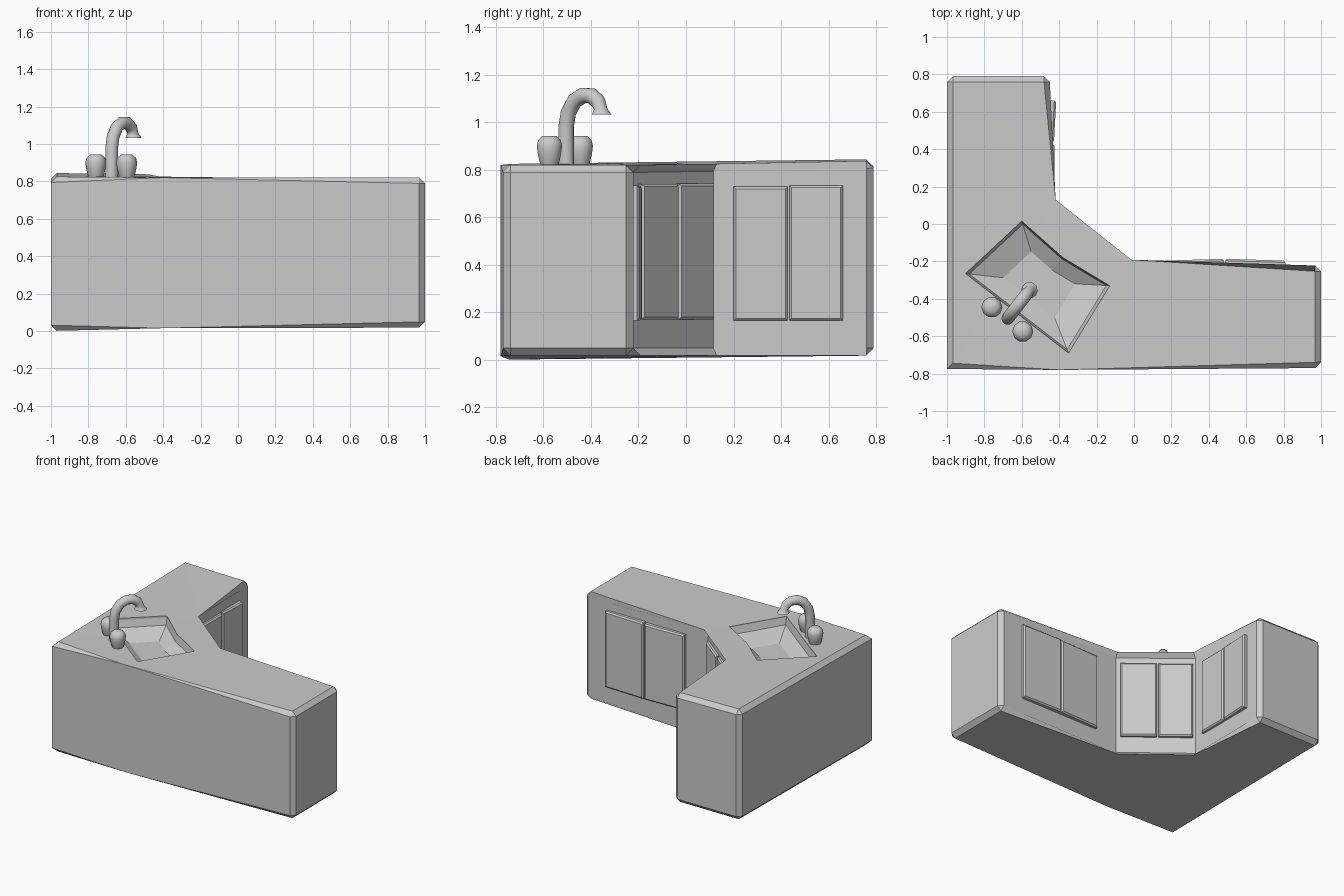
import bpy, bmesh
from math import cos, sin, pi
from mathutils import Vector

if "Cube" in bpy.data.objects:
    bpy.data.objects.remove(bpy.data.objects["Cube"])


def finish(bm, name, smooth=False):
    bmesh.ops.recalc_face_normals(bm, faces=bm.faces[:])
    me = bpy.data.meshes.new(name)
    bm.to_mesh(me)
    bm.free()
    ob = bpy.data.objects.new(name, me)
    bpy.context.collection.objects.link(ob)
    if smooth:
        bpy.context.view_layer.objects.active = ob
        ob.select_set(True)
        bpy.ops.object.shade_smooth_by_angle(angle=0.9)
        ob.select_set(False)
    return ob


def loft(name, rings, smooth=False):
    """Skin a list of equal-length point rings and cap both ends."""
    bm = bmesh.new()
    vs = [[bm.verts.new(p) for p in ring] for ring in rings]
    n = len(vs[0])
    for a, b in zip(vs, vs[1:]):
        for i in range(n):
            bm.faces.new((a[i], a[(i + 1) % n], b[(i + 1) % n], b[i]))
    bm.faces.new(vs[0])
    bm.faces.new(vs[-1])
    return finish(bm, name, smooth)


# Corner counter: x, y, bottom z, top z of each outline corner
outline = [(-1, -.775, 0, .825), (-.4, -.78, .015, .82), (1, -.77, .018, .82),
           (1, -.222, .018, .82), (-.025, -.222, .018, .82),
           (-.45, .115, .018, .825), (-.45, .79, .018, .838), (-1, .79, .018, .845)]
bm = bmesh.new()
low = [bm.verts.new((x, y, a)) for x, y, a, b in outline]
high = [bm.verts.new((x, y, b)) for x, y, a, b in outline]
bm.faces.new(low[::-1])
bm.faces.new(high)
for i in range(8):
    j = (i + 1) % 8
    bm.faces.new((low[i], low[j], high[j], high[i]))
# chamfer the rims and the vertical edges at the wing ends
edges = [e for e in bm.edges if not (set(e.verts) & set(low) and set(e.verts) & set(high))]
edges += [bm.edges.get((low[i], high[i])) for i in (2, 3, 6, 7)]
bmesh.ops.bevel(bm, geom=edges, offset=.031, segments=1, affect='EDGES', profile=.5)
bmesh.ops.triangulate(bm, faces=[f for f in bm.faces if len(f.verts) > 4])
counter = finish(bm, "counter")

# Sink basin cut into the top
rim = [(-.60, .015), (-.38, -.18), (-.13, -.33), (-.35, -.69), (-.90, -.265)]
cx, cy = -.50, -.31
rings = [[(cx + (x - cx) * s, cy + (y - cy) * s, z) for x, y in rim]
         for s, z in ((1, .92), (1, .815), (.95, .765), (.5, .71))]
cutter = loft("basin_cutter", rings)
cutter.hide_render = True
cutter.hide_set(True)
mod = counter.modifiers.new("basin", 'BOOLEAN')
mod.object = cutter
mod.operation = 'DIFFERENCE'
mod.solver = 'EXACT'
bpy.context.view_layer.objects.active = counter
bpy.ops.object.modifier_apply(modifier=mod.name)
bpy.data.objects.remove(cutter)


# Cupboard doors: a slab between two points on a face, with its own depth at each end
def door(name, a, b, da, db, z0, z1):
    a, b = Vector(a), Vector(b)
    d = (b - a).normalized()
    n = Vector((-d.y, d.x))
    foot = [a - n * .02, b - n * .02, b + n * db, a + n * da]
    bm = bmesh.new()
    lo = [bm.verts.new((p.x, p.y, z0)) for p in foot]
    hi = [bm.verts.new((p.x, p.y, z1)) for p in foot]
    bm.faces.new(lo)
    bm.faces.new(hi)
    for i in range(4):
        j = (i + 1) % 4
        bm.faces.new((lo[i], lo[j], hi[j], hi[i]))
    bmesh.ops.recalc_face_normals(bm, faces=bm.faces[:])
    front = {lo[2], lo[3], hi[2], hi[3]}
    bmesh.ops.bevel(bm, geom=[e for e in bm.edges if set(e.verts) <= front],
                    offset=.01, segments=1, affect='EDGES', profile=.5)
    finish(bm, name)


door("side_door_1", (-.45, .66), (-.45, .435), .034, .022, .165, .735)
door("side_door_2", (-.45, .428), (-.45, .20), .024, .024, .165, .73)
door("corner_door_1", (-.435, .103), (-.252, -.042), .028, .022, .17, .742)
door("corner_door_2", (-.243, -.049), (-.05, -.202), .026, .026, .17, .74)
door("long_door_1", (.155, -.222), (.48, -.222), .026, .036, .165, .73)
door("long_door_2", (.488, -.222), (.81, -.222), .036, .026, .165, .735)

# Tap: (reach, height, radius) along the swan neck
path = [(0, .80, .034), (0, .98, .034), (.012, 1.04, .034), (.045, 1.09, .034),
        (.09, 1.113, .034), (.135, 1.112, .034), (.17, 1.088, .033),
        (.185, 1.055, .03), (.188, 1.045, .036), (.19, 1.032, .044)]
base, along = Vector((-.675, -.505, 0)), Vector((.61, .79, 0)).normalized()
up = Vector((0, 0, 1))
side = along.cross(up)
centres = [base + along * s + up * z for s, z, r in path]
rings = []
for i, (s, z, r) in enumerate(path):
    t = (centres[min(i + 1, len(path) - 1)] - centres[max(i - 1, 0)]).normalized()
    if i >= 7:
        t = -up
    w = t.cross(side)
    rings.append([centres[i] + (side * cos(k * pi / 5) + w * sin(k * pi / 5)) * r
                  for k in range(10)])
loft("tap", rings, True)

# Pair of tap knobs
profile = [(.034, .81), (.044, .835), (.052, .87), (.056, .9), (.05, .925), (.03, .943)]
for name, x, y in (("left_knob", -.76, -.445), ("right_knob", -.595, -.575)):
    loft(name, [[(x + r * cos(k * pi / 5), y + r * sin(k * pi / 5), z) for k in range(10)]
                for r, z in profile], True)
